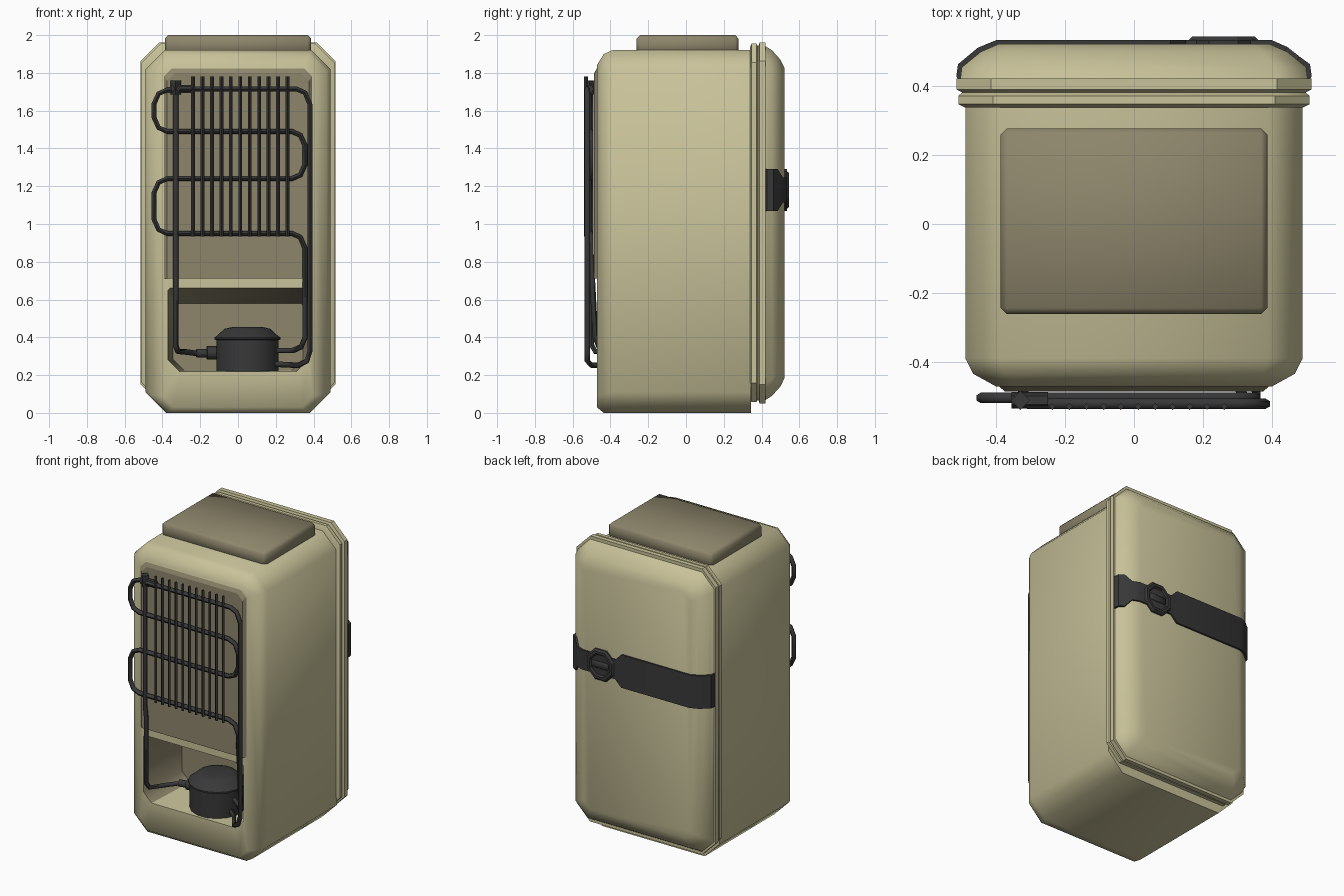
import bpy, bmesh, math
from mathutils import Matrix, Vector

if "Cube" in bpy.data.objects:
    bpy.data.objects.remove(bpy.data.objects["Cube"])


def material(name, rgb):
    m = bpy.data.materials.new(name)
    m.diffuse_color = (*rgb, 1)
    m.use_nodes = True
    m.node_tree.nodes["Principled BSDF"].inputs["Base Color"].default_value = m.diffuse_color
    return m


BEIGE = material("beige_enamel", (0.58, 0.54, 0.32))
TAUPE = material("dull_taupe", (0.27, 0.24, 0.15))
DARK = material("dark_metal", (0.04, 0.04, 0.042))


def finish(name, bm, mats, angle=50):
    bmesh.ops.recalc_face_normals(bm, faces=bm.faces)
    me = bpy.data.meshes.new(name)
    bm.to_mesh(me)
    bm.free()
    for m in mats:
        me.materials.append(m)
    ob = bpy.data.objects.new(name, me)
    bpy.context.collection.objects.link(ob)
    bpy.ops.object.select_all(action='DESELECT')
    ob.select_set(True)
    bpy.context.view_layer.objects.active = ob
    bpy.ops.object.shade_smooth_by_angle(angle=math.radians(angle))
    return ob


def octagon(y, w, z0, z1, cb, ct):
    """Chamfered rectangle in the xz plane: half width, bottom, top, bottom and top chamfer."""
    return [(-w + cb, y, z0), (w - cb, y, z0), (w, y, z0 + cb), (w, y, z1 - ct),
            (w - ct, y, z1), (-w + ct, y, z1), (-w, y, z1 - ct), (-w, y, z0 + cb)]


def loft(name, rings, mats, dark_from=None, angle=50):
    """Skin octagons; faces from ring number dark_from on get the second material unless they face up."""
    bm = bmesh.new()
    vs = [[bm.verts.new(p) for p in octagon(*r)] for r in rings]
    bm.faces.new(vs[0])
    inner = []
    for i in range(len(vs) - 1):
        for k in range(8):
            f = bm.faces.new((vs[i][k], vs[i][(k + 1) % 8], vs[i + 1][(k + 1) % 8], vs[i + 1][k]))
            if dark_from is not None and i >= dark_from and k != 0:
                inner.append(f)
    cap = bm.faces.new(vs[-1])
    if dark_from is not None:
        inner.append(cap)
    for f in inner:
        f.material_index = 1
    return finish(name, bm, mats, angle)


def tube(name, pts, r, res=1):
    cu = bpy.data.curves.new(name, 'CURVE')
    cu.dimensions = '3D'
    cu.bevel_depth, cu.bevel_resolution, cu.use_fill_caps = r, res, True
    sp = cu.splines.new('POLY')
    sp.points.add(len(pts) - 1)
    for p, q in zip(sp.points, pts):
        p.co = (*q, 1)
    tmp = bpy.data.objects.new(name + "_path", cu)
    me = bpy.data.meshes.new_from_object(tmp)
    bm = bmesh.new()
    bm.from_mesh(me)
    bpy.data.objects.remove(tmp)
    bpy.data.curves.remove(cu)
    bpy.data.meshes.remove(me)
    return finish(name, bm, [DARK], 60 if res else 30)


def lathe(name, profile, centre, rot=Matrix(), n=16, angle=40):
    """Revolve (radius, height) points about the local z axis."""
    bm = bmesh.new()
    rings = []
    for r, h in profile:
        rings.append([bm.verts.new((r * math.cos((k + .5) * math.tau / n),
                                    r * math.sin((k + .5) * math.tau / n), h)) for k in range(n)])
    for a, b in zip(rings, rings[1:]):
        for k in range(n):
            bm.faces.new((a[k], a[(k + 1) % n], b[(k + 1) % n], b[k]))
    bm.faces.new(rings[0])
    bm.faces.new(rings[-1])
    bm.transform(Matrix.Translation(centre) @ rot)
    return finish(name, bm, [DARK], angle)


def box(name, lo, hi, mat, bevel):
    bm = bmesh.new()
    bmesh.ops.create_cube(bm, size=1)
    for v in bm.verts:
        v.co = [lo[i] if v.co[i] < 0 else hi[i] for i in range(3)]
    bmesh.ops.bevel(bm, geom=bm.edges[:], offset=bevel, segments=1, affect='EDGES')
    return finish(name, bm, [mat], 50)


# Cabinet, running from the door side into the open machine compartment
loft("cabinet", [
    (0.345, 0.49, 0.0, 1.92, 0.11, 0.10),
    (-0.39, 0.49, 0.0, 1.92, 0.11, 0.10),
    (-0.435, 0.467, 0.0, 1.90, 0.10, 0.09),
    (-0.472, 0.40, 0.03, 1.84, 0.06, 0.05),
    (-0.472, 0.37, 0.22, 0.66, 0.06, 0.01),
    (-0.10, 0.345, 0.225, 0.58, 0.06, 0.01)], [BEIGE, TAUPE], 4)

# Raised panel behind the coil, and the box on the roof
loft("coil_panel", [(-0.465, 0.40, 0.71, 1.835, 0.002, 0.04),
                    (-0.486, 0.375, 0.712, 1.80, 0.002, 0.04)], [TAUPE], angle=25)
box("roof_box", (-0.387, -0.262, 1.90), (0.387, 0.278, 2.0), TAUPE, 0.018)

# Gasket flanges and door
loft("door_gasket", [
    (0.338, 0.49, 0.07, 1.935, 0.095, 0.095),
    (0.348, 0.51, 0.058, 1.955, 0.10, 0.10),
    (0.372, 0.51, 0.058, 1.955, 0.10, 0.10),
    (0.382, 0.498, 0.07, 1.94, 0.10, 0.10),
    (0.390, 0.515, 0.05, 1.962, 0.10, 0.10),
    (0.422, 0.515, 0.05, 1.962, 0.10, 0.10)], [BEIGE], angle=40)
loft("door", [
    (0.415, 0.505, 0.065, 1.945, 0.09, 0.09),
    (0.455, 0.50, 0.09, 1.92, 0.09, 0.09),
    (0.50, 0.445, 0.14, 1.87, 0.07, 0.07),
    (0.522, 0.395, 0.185, 1.825, 0.05, 0.05)], [BEIGE])

# Strap around the door: x, y, half height
ZS = 1.18
strap = [(0.51, 0.42, .11), (0.505, 0.456, .11), (0.475, 0.478, .11), (0.44, 0.506, .065),
         (0.395, 0.526, .065), (0.15, 0.526, .065), (0.105, 0.526, .11), (-0.395, 0.526, .11),
         (-0.448, 0.504, .11), (-0.505, 0.456, .11), (-0.51, 0.42, .11)]
bm = bmesh.new()
cols = []
for x, y, h in strap:
    out = Vector((x * 0.012, 0.008, 0))
    cols.append([bm.verts.new((x + d * out.x, y + d * out.y, ZS + s * h))
                 for s, d in ((-1, -1), (-1, 1), (1, 1), (1, -1))])
for a, b in zip(cols, cols[1:]):
    for k in range(4):
        bm.faces.new((a[k], a[(k + 1) % 4], b[(k + 1) % 4], b[k]))
bm.faces.new(cols[0])
bm.faces.new(cols[-1])
finish("door_strap", bm, [DARK], 25)

# Round latch with dished centre and grip bar
lathe("latch", [(0.11, 0), (0.11, 0.010), (0.098, 0.022), (0.08, 0.022), (0.07, 0.008)],
      (0.26, 0.523, ZS), Matrix.Rotation(-math.pi / 2, 4, 'X'), 8, 20)
box("latch_grip", (0.20, 0.52, ZS - 0.022), (0.32, 0.543, ZS + 0.022), DARK, 0.006)

# Compressor
lathe("compressor", [(0.168, 0.215), (0.168, 0.385), (0.178, 0.39), (0.178, 0.40), (0.162, 0.41),
                     (0.125, 0.445), (0.08, 0.455)], (0.05, -0.29, 0))

# Serpentine coil: one half loop helper used for each turn
R = 0.015
YC = -0.505


def turn(x, side, top, bottom):
    d = 0.07 * side
    return [(x, YC, top), (x + d * .65, YC, top - .02), (x + d, YC, top - .075),
            (x + d, YC, bottom + .075), (x + d * .65, YC, bottom + .02), (x, YC, bottom)]


coil = [(-0.30, YC, 1.71)]
coil += turn(-0.375, -1, 1.71, 1.49) + turn(0.285, 1, 1.49, 1.24) + turn(-0.375, -1, 1.24, 0.95)
coil += [(0.285, YC, 0.95), (0.33, YC, 0.93), (0.355, YC, 0.87), (0.355, -0.48, 0.40),
         (0.335, -0.46, 0.35), (0.29, -0.40, 0.33), (0.19, -0.32, 0.33)]
tube("condenser_coil", coil, R)

# Outer feed pipe and left return pipe
YF = -0.522
tube("feed_pipe", [(-0.31, YF, 1.715), (0.31, YF, 1.715), (0.355, YF, 1.695), (0.382, YF, 1.63),
                   (0.382, YF, 0.33), (0.365, YF, 0.275), (0.32, -0.50, 0.252),
                   (0.25, -0.40, 0.255), (0.17, -0.33, 0.26)], R)
tube("return_pipe", [(-0.33, -0.512, 1.75), (-0.33, -0.512, 0.88), (-0.33, -0.50, 0.80),
                     (-0.33, -0.50, 0.36), (-0.318, -0.48, 0.325), (-0.27, -0.40, 0.322),
                     (-0.22, -0.31, 0.315), (-0.10, -0.29, 0.315)], R)
tube("compressor_fitting", [(-0.165, -0.295, 0.318), (-0.10, -0.29, 0.318)], 0.036, 2)
tube("pipe_sleeve", [(-0.22, -0.305, 0.316), (-0.15, -0.295, 0.316)], 0.023, 2)

# Tee connector at the top left
tube("tee_body", [(-0.33, -0.512, 1.685), (-0.33, -0.512, 1.76)], 0.028, 0)
tube("tee_arm", [(-0.355, -0.512, 1.715), (-0.25, -0.512, 1.715)], 0.024, 1)

# Vertical cooling rods
for i in range(11):
    x = -0.238 + 0.05 * i
    tube(f"cooling_rod_{i + 1}", [(x, -0.53, 0.935), (x, -0.53, 1.78)], 0.010, 0)
